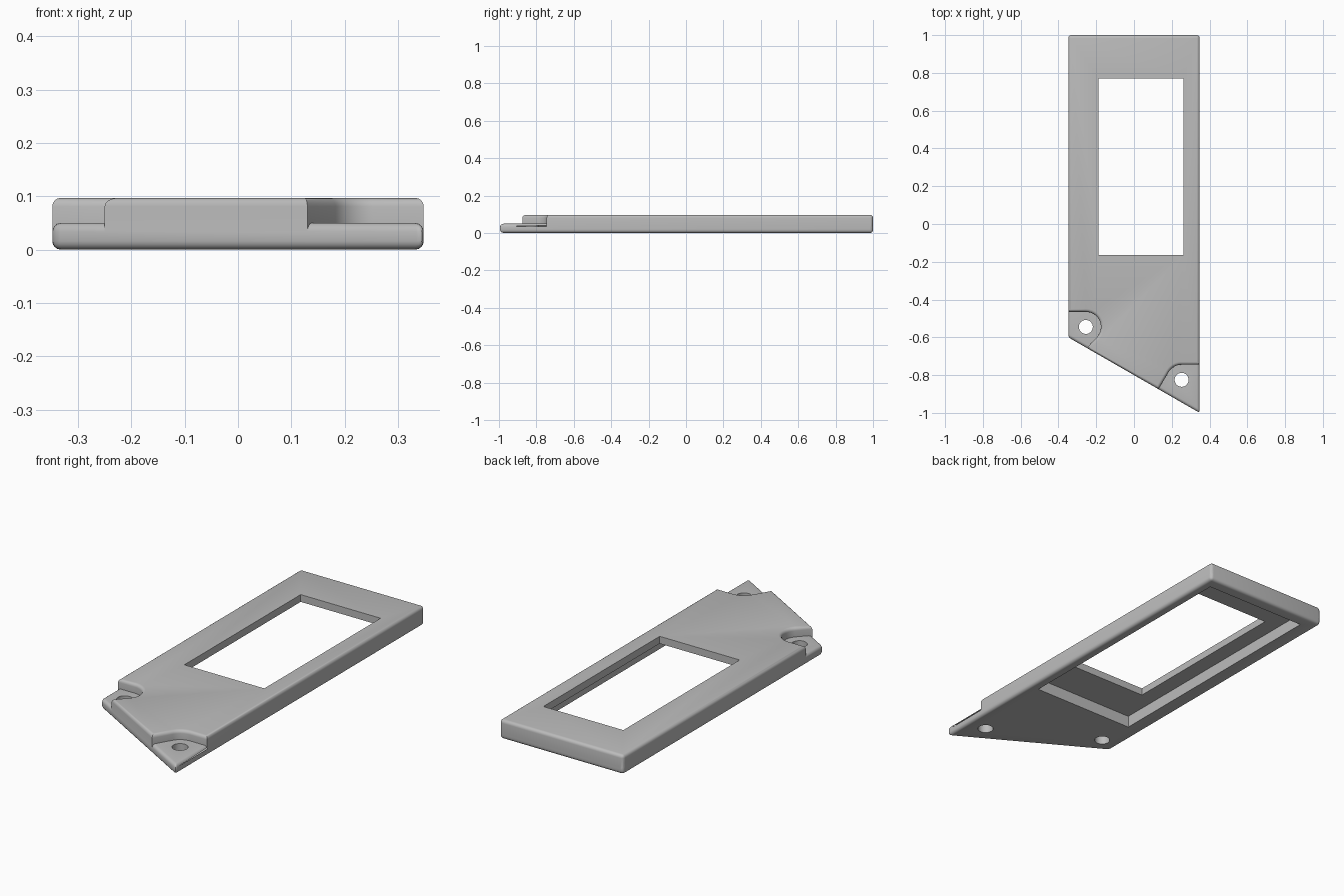
import bpy, bmesh, math

if "Cube" in bpy.data.objects:
    bpy.data.objects.remove(bpy.data.objects["Cube"], do_unlink=True)

W, TOP, STEP, R = 0.348, 0.097, 0.05, 0.016   # half width, heights, fillet radius
HOLES = [(-0.255, -0.545), (0.252, -0.825)]
NOTCH_R = 0.08

gray = bpy.data.materials.new("plain gray")
gray.use_nodes = True
color = (0.5, 0.5, 0.5, 1)
gray.diffuse_color = color
gray.node_tree.nodes["Principled BSDF"].inputs["Base Color"].default_value = color


def slant(x):
    """y of the slanted front edge at x"""
    return -0.6 - 0.4 * (x + W) / (2 * W)


def arc(center, start, end, n=12):
    pts = []
    for i in range(n + 1):
        a = math.radians(start + (end - start) * i / n)
        pts.append((center[0] + NOTCH_R * math.cos(a), center[1] + NOTCH_R * math.sin(a)))
    return pts


def prism(name, outline, z0, z1, rounded=None):
    """Extrude an outline; fillet the edges accepted by the rule."""
    bm = bmesh.new()
    face = bm.faces.new([bm.verts.new((x, y, z0)) for x, y in outline])
    up = bmesh.ops.extrude_face_region(bm, geom=[face])["geom"]
    bmesh.ops.translate(bm, vec=(0, 0, z1 - z0),
                        verts=[v for v in up if isinstance(v, bmesh.types.BMVert)])
    bmesh.ops.recalc_face_normals(bm, faces=bm.faces)
    if rounded:
        edges = [e for e in bm.edges if rounded(e.verts[0].co, e.verts[1].co)]
        bmesh.ops.bevel(bm, geom=edges, offset=R, segments=4, profile=0.5,
                        affect='EDGES', clamp_overlap=False)
    mesh = bpy.data.meshes.new(name)
    bm.to_mesh(mesh)
    bm.free()
    mesh.materials.append(gray)
    obj = bpy.data.objects.new(name, mesh)
    bpy.context.collection.objects.link(obj)
    return obj


def rectangle(x0, x1, y0, y1):
    return [(x0, y0), (x1, y0), (x1, y1), (x0, y1)]


def combine(target, tool, operation):
    bpy.context.view_layer.objects.active = target
    mod = target.modifiers.new("combine", 'BOOLEAN')
    mod.operation, mod.solver, mod.object = operation, 'EXACT', tool
    bpy.ops.object.modifier_apply(modifier=mod.name)
    bpy.data.objects.remove(tool, do_unlink=True)


# Lower slab: whole outline, every edge filleted
plate = prism("cover_plate", [(-W, slant(-W)), (W, slant(W)), (W, 1), (-W, 1)],
              0, STEP, lambda a, b: True)

# Raised body: same outline with a curved notch round each screw hole
left_x, right_x = -0.25, 0.13
outline = [(-W, 1), (-W, HOLES[0][1] + NOTCH_R)]
outline += arc(HOLES[0], 90, -40) + [(left_x, slant(left_x)), (right_x, slant(right_x))]
outline += arc(HOLES[1], 150, 90) + [(W, HOLES[1][1] + NOTCH_R), (W, 1)]
body = prism("raised_body", outline, 0.025, TOP,
             lambda a, b: min(a.z, b.z) > STEP or (a.z != b.z and a.y > 0.9))
combine(plate, body, 'UNION')

# Window, underside recess and screw holes
combine(plate, prism("recess_cutter", rectangle(-0.27, 0.302, -0.365, 0.938), -0.1, 0.06), 'DIFFERENCE')
combine(plate, prism("window_cutter", rectangle(-0.187, 0.262, -0.163, 0.77), -0.1, 0.2), 'DIFFERENCE')
for cx, cy in HOLES:
    circle = [(cx + 0.037 * math.cos(i * math.pi / 16), cy + 0.037 * math.sin(i * math.pi / 16))
              for i in range(32)]
    combine(plate, prism("hole_cutter", circle, -0.1, 0.2), 'DIFFERENCE')

bpy.ops.object.select_all(action='DESELECT')
plate.select_set(True)
bpy.context.view_layer.objects.active = plate
bpy.ops.object.shade_smooth_by_angle(angle=math.radians(30))
